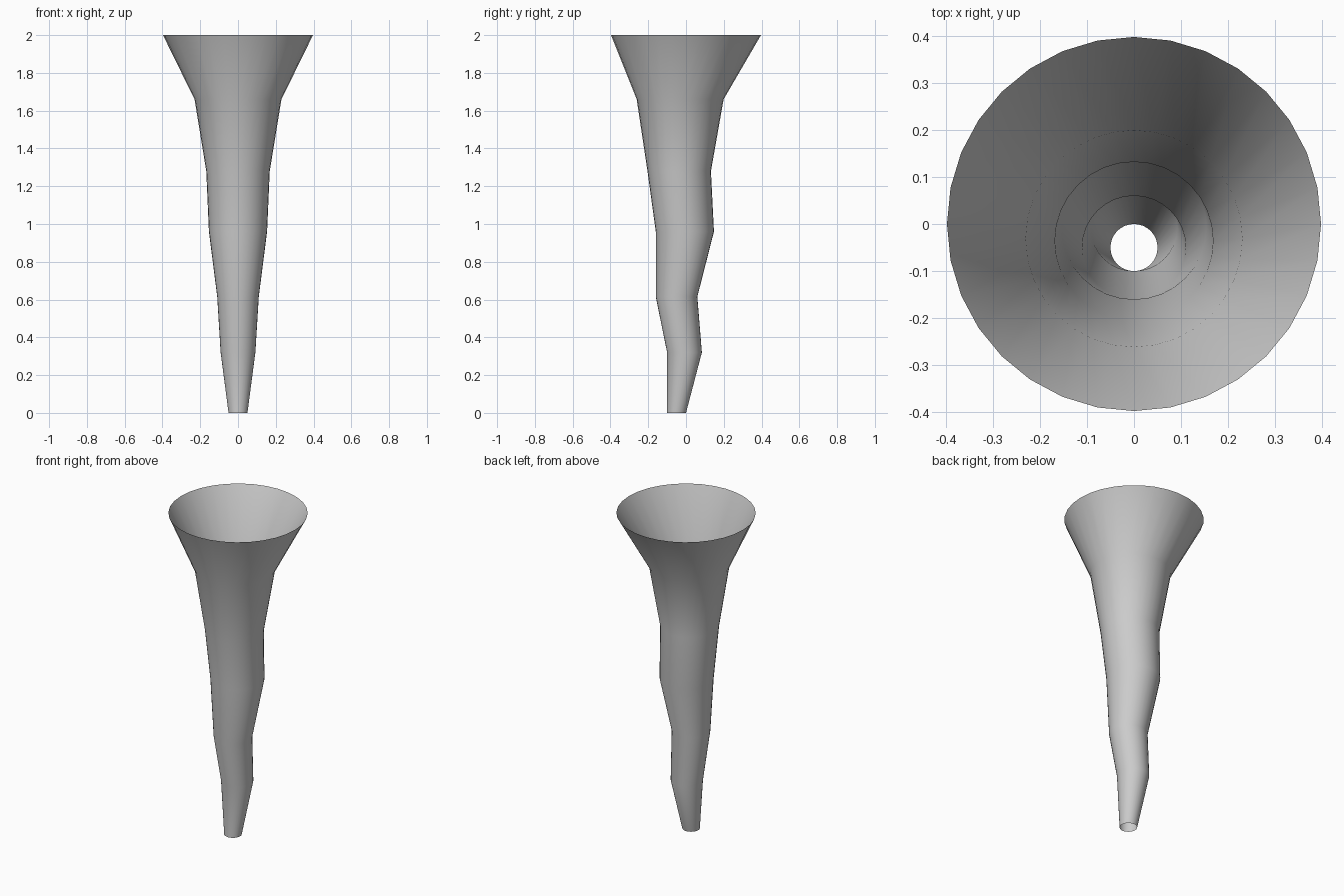
import bpy
import bmesh
from math import cos, sin, tau

cube = bpy.data.objects.get("Cube")
if cube:
    bpy.data.objects.remove(cube, do_unlink=True)

SIDES = 32
# Rings of the horn: height, centre y, radius
RINGS = [
    (0.0, -0.05, 0.05),
    (0.32, -0.008, 0.092),
    (0.615, -0.05, 0.11),
    (0.96, -0.006, 0.154),
    (1.28, -0.036, 0.168),
    (1.66, -0.031, 0.23),
    (2.0, 0.0, 0.397),
]

# Plain grey surface
grey = bpy.data.materials.new("light grey")
grey.use_nodes = True
colour = (0.6, 0.6, 0.6, 1)
grey.diffuse_color = colour
grey.node_tree.nodes["Principled BSDF"].inputs["Base Color"].default_value = colour

# Open crooked horn, lofted ring to ring
bm = bmesh.new()
loops = [
    [bm.verts.new((r * cos(tau * i / SIDES), y + r * sin(tau * i / SIDES), z))
     for i in range(SIDES)]
    for z, y, r in RINGS
]
for low, high in zip(loops, loops[1:]):
    for i in range(SIDES):
        j = (i + 1) % SIDES
        face = bm.faces.new((low[i], low[j], high[j], high[i]))
        face.smooth = True

mesh = bpy.data.meshes.new("horn")
bm.to_mesh(mesh)
bm.free()
mesh.materials.append(grey)
horn = bpy.data.objects.new("horn", mesh)
bpy.context.collection.objects.link(horn)
